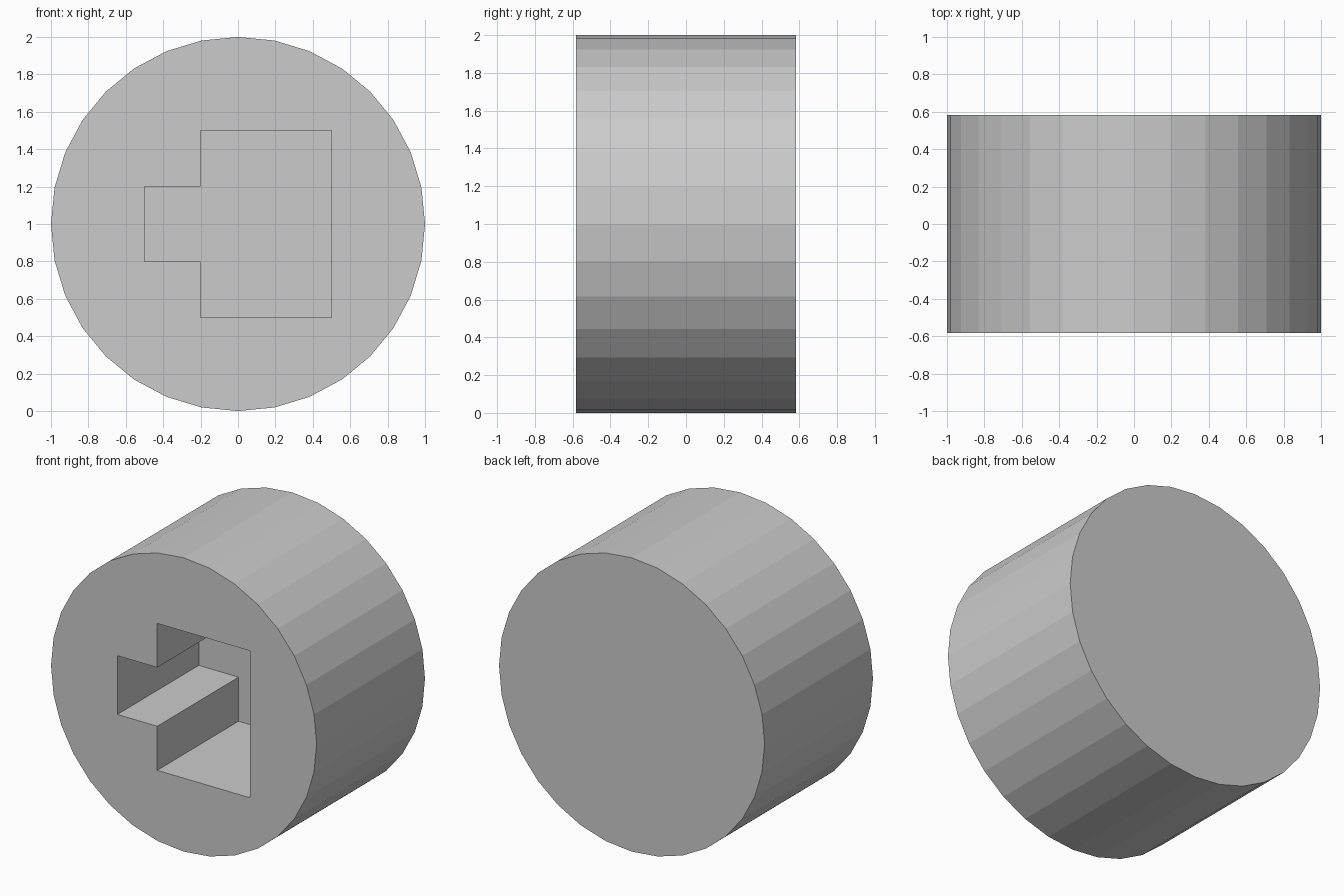
import bpy, bmesh
from math import sin, cos, tau

if "Cube" in bpy.data.objects:
    bpy.data.objects.remove(bpy.data.objects["Cube"])

HALF = 0.583      # half thickness along y
FLOOR = 0.292     # y of the socket floor
SIDES = 32


def prism(name, outline, y0, y1):
    """Extrude an (x, z) outline along y from y0 to y1."""
    bm = bmesh.new()
    face = bm.faces.new([bm.verts.new((x, y0, z)) for x, z in outline])
    out = bmesh.ops.extrude_face_region(bm, geom=[face])
    verts = [v for v in out["geom"] if isinstance(v, bmesh.types.BMVert)]
    bmesh.ops.translate(bm, vec=(0, y1 - y0, 0), verts=verts)
    bmesh.ops.recalc_face_normals(bm, faces=bm.faces)
    mesh = bpy.data.meshes.new(name)
    bm.to_mesh(mesh)
    bm.free()
    obj = bpy.data.objects.new(name, mesh)
    bpy.context.collection.objects.link(obj)
    return obj


# Round body lying along y
circle = [(cos(tau * i / SIDES), 1 + sin(tau * i / SIDES)) for i in range(SIDES)]
body = prism("round_body", circle, -HALF, HALF)

# Stepped blind socket in the front face
socket = [(-0.5, 0.8), (-0.2, 0.8), (-0.2, 0.5), (0.5, 0.5),
          (0.5, 1.5), (-0.2, 1.5), (-0.2, 1.2), (-0.5, 1.2)]
cutter = prism("socket_cutter", socket, -HALF - 0.2, FLOOR)
cutter.hide_render = True

cut = body.modifiers.new("socket", 'BOOLEAN')
cut.operation = 'DIFFERENCE'
cut.solver = 'EXACT'
cut.object = cutter
bpy.context.view_layer.objects.active = body
bpy.ops.object.modifier_apply(modifier=cut.name)
bpy.data.objects.remove(cutter)
